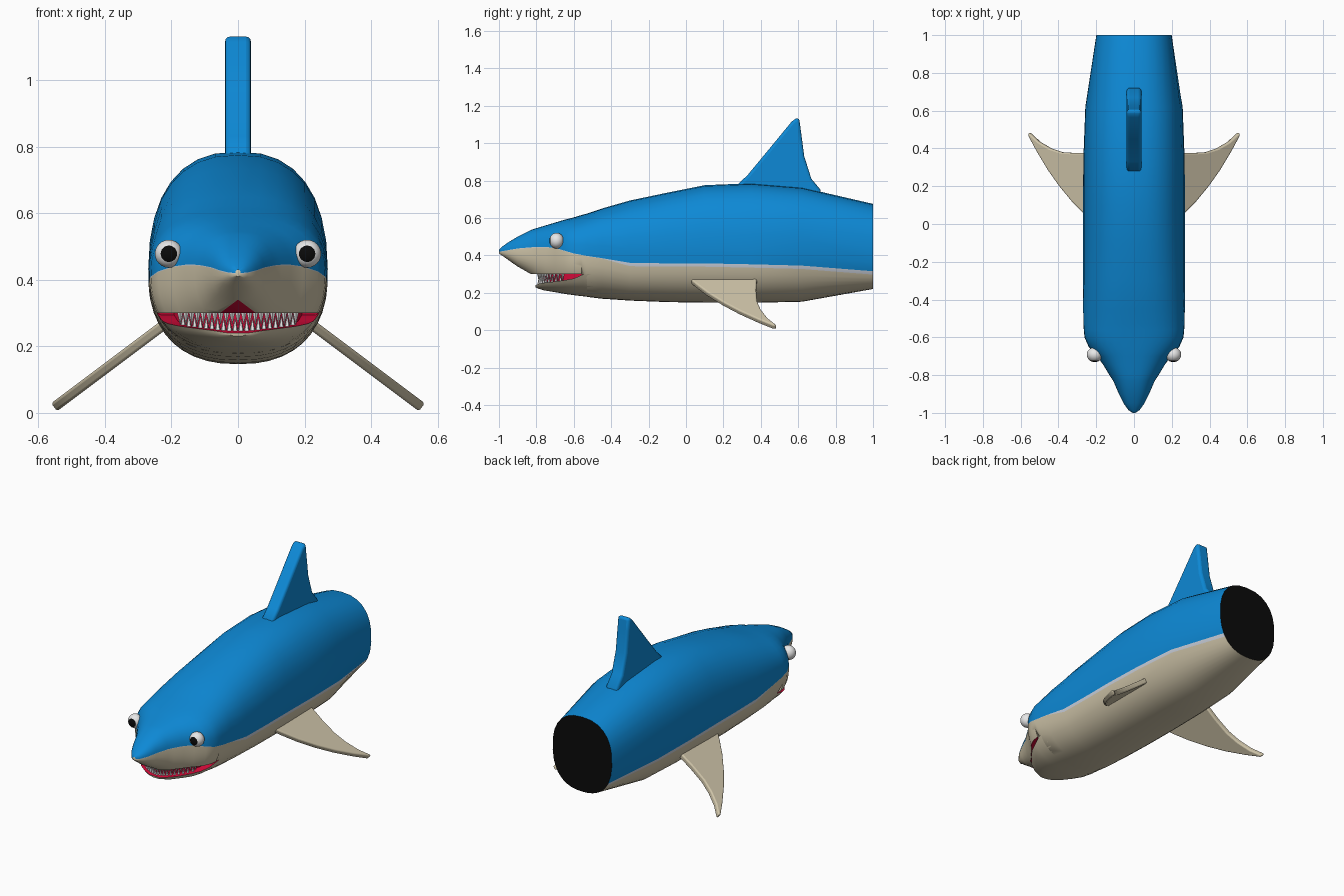
import bpy, bmesh, math
from mathutils import Vector, Matrix

if "Cube" in bpy.data.objects:
    bpy.data.objects.remove(bpy.data.objects["Cube"])

P = 2.4  # superellipse exponent of the body sections


def material(name, rgb):
    m = bpy.data.materials.new(name)
    m.diffuse_color = (*rgb, 1)
    m.use_nodes = True
    m.node_tree.nodes["Principled BSDF"].inputs["Base Color"].default_value = m.diffuse_color
    return m


BLUE = material("blue", (0.004, 0.25, 0.67))
CREAM = material("cream", (0.63, 0.56, 0.40))
PALE = material("pale_stripe", (0.60, 0.64, 0.72))
RED = material("mouth_red", (0.65, 0.003, 0.04))
WHITE = material("white", (0.82, 0.82, 0.82))
BLACK = material("black", (0.003, 0.003, 0.003))


def finish(bm, name, mats, angle=40):
    bmesh.ops.recalc_face_normals(bm, faces=bm.faces[:])
    me = bpy.data.meshes.new(name)
    bm.to_mesh(me)
    bm.free()
    ob = bpy.data.objects.new(name, me)
    bpy.context.collection.objects.link(ob)
    for m in mats:
        me.materials.append(m)
    bpy.ops.object.select_all(action='DESELECT')
    ob.select_set(True)
    bpy.context.view_layer.objects.active = ob
    bpy.ops.object.shade_smooth_by_angle(angle=math.radians(angle))
    return ob


def angle_at(z, zt, zc, zb):
    """Section angle (0 top, pi bottom) at height z."""
    if z >= zc:
        return math.acos(min(1, (z - zc) / (zt - zc)) ** (P / 2))
    return math.pi - math.acos(min(1, (zc - z) / (zc - zb)) ** (P / 2))


def point(a, y, w, zt, zc, zb):
    c, s = math.cos(a), max(0, math.sin(a))
    h = (zt - zc) if c > 0 else (zc - zb)
    x = 0 if s < 1e-5 else w * s ** (2 / P)
    return Vector((x, y, zc + math.copysign(abs(c) ** (2 / P), c) * h))


def loft(name, halves, row_mat, mats, caps):
    """Skin right-half sections and their mirror image."""
    bm = bmesh.new()
    n = len(halves[0]) - 1
    rings = []
    for half in halves:
        pts = half + [Vector((-p.x, p.y, p.z)) for p in reversed(half)]
        rings.append([bm.verts.new(p) for p in pts])
    m = len(rings[0])
    for a, b in zip(rings, rings[1:]):
        for k in range(m):
            f = bm.faces.new((a[k], a[(k + 1) % m], b[(k + 1) % m], b[k]))
            f.material_index = row_mat(k if k <= n else (2 * n - k if k < 2 * n + 1 else -1))
    for ring, mi in zip((rings[0], rings[-1]), caps):
        bm.faces.new(ring).material_index = mi
    bmesh.ops.remove_doubles(bm, verts=bm.verts[:], dist=0.0002)
    return finish(bm, name, mats)


# Body sections: y, half width, top, bottom, colour line
BODY = [
    (-1, .008, .43, .41, .42), (-.985, .03, .445, .40, .422),
    (-.95, .055, .47, .375, .428), (-.9, .08, .50, .34, .437),
    (-.83, .11, .535, .29, .443), (-.8, .13, .545, .265, .445),
    (-.75, .16, .56, .235, .445), (-.7, .195, .575, .21, .44),
    (-.65, .24, .59, .195, .425), (-.6, .262, .603, .187, .41),
    (-.56, .266, .615, .182, .403), (-.53, .268, .623, .178, .397),
    (-.45, .27, .65, .168, .385), (-.3, .27, .693, .158, .36),
    (-.1, .27, .735, .15, .357), (.1, .27, .775, .147, .357),
    (.35, .268, .785, .146, .352), (.62, .258, .763, .152, .345),
    (1, .2, .675, .22, .315)]
N = 9
halves = []
for y, w, zt, zb, zl in BODY:
    zc = .42 if y < 0 else .42 + .03 * y
    stripe = .002 if y < -.4 else .018
    a1 = angle_at(zl, zt, zc, zb)
    a2 = angle_at(zl - stripe, zt, zc, zb)
    a3 = angle_at(.30, zt, zc, zb) if -.84 < y < -.55 else math.pi
    angs = [a1 * i / N for i in range(N + 1)] + [a2 + (a3 - a2) * i / N for i in range(N + 1)]
    halves.append([point(a, y, w, zt, zc, zb) for a in angs])


def body_row(k):
    if k < N:
        return 0
    if k == N:
        return 2
    return 3 if k == 2 * N + 1 else 1


loft("body", halves, body_row, [BLUE, CREAM, PALE, RED, BLACK], (1, 4))

# Lower jaw sections: y, half width, centre, bottom, lip
JAW = [
    (-.805, .05, .29, .23, .24), (-.79, .09, .29, .222, .247),
    (-.76, .135, .30, .213, .253), (-.7, .195, .33, .203, .26),
    (-.65, .235, .36, .194, .267), (-.6, .26, .40, .187, .276),
    (-.55, .267, .42, .181, .298), (-.5, .268, .42, .175, .30),
    (-.44, .266, .42, .17, .30)]
halves = []
for y, w, zc, zb, lip in JAW:
    a = angle_at(lip, .6, zc, zb)
    arc = [point(a + (math.pi - a) * i / N, y, w, .6, zc, zb) for i in range(N + 1)]
    halves.append(arc)
loft("lower_jaw", halves, lambda k: 1 if k == -1 else 0, [CREAM, RED], (0, 0))


def plate(name, outline, place, offset, mat, bevel):
    """Slab from a 2D outline, placed in space, with rounded rims."""
    bm = bmesh.new()
    off = Vector(offset)
    rings = [[bm.verts.new(Vector(place(u, v)) + off * s) for u, v in outline] for s in (-1, 1)]
    for r in rings:
        bm.faces.new(r)
    n = len(outline)
    for i in range(n):
        j = (i + 1) % n
        bm.faces.new((rings[0][i], rings[0][j], rings[1][j], rings[1][i]))
    ob = finish(bm, name, [mat], 50)
    if bevel:
        mod = ob.modifiers.new("round", 'BEVEL')
        mod.width, mod.segments = bevel, 3
        mod.limit_method, mod.angle_limit = 'ANGLE', math.radians(60)
    return ob


# Dorsal fin, outline in y, z
dorsal = [(.28, .70), (.28, .782), (.33, .83), (.45, .975), (.565, 1.115), (.585, 1.13),
          (.605, 1.135), (.615, 1.06), (.632, .93), (.67, .81), (.72, .75), (.72, .70)]
plate("dorsal_fin", dorsal, lambda y, z: (0, y, z), (.039, 0, 0), BLUE, .016)

# Side fins, outline in x, y on a sloping plane
side_fin = [(.2, 0), (.26, .055), (.32, .115), (.39, .2), (.45, .285), (.51, .385), (.553, .465),
            (.553, .485), (.5, .435), (.44, .40), (.38, .38), (.3, .375), (.2, .38)]
for side, s in (("left", -1), ("right", 1)):
    plate(side + "_fin", side_fin, lambda x, y: (s * x, y, .255 - .75 * (x - .235)),
          (s * .009, 0, .012), CREAM, .008)


def mouth_y(x):
    return -.795 + .15 * (x / .2) ** 2


# Mouth lining
xs = [-.2 + .04 * i for i in range(11)]
gum = [(x * .88, mouth_y(x) + .025) for x in xs] + [(.2, -.53), (-.2, -.53)]
plate("mouth_lining", gum, lambda x, y: (x, y, .272), (0, 0, .034), RED, 0)

# Two rows of teeth
for name, count, sign in (("upper_teeth", 21, -1), ("lower_teeth", 20, 1)):
    bm = bmesh.new()
    for i in range(count):
        x = (i - (count - 1) / 2) * .0185
        y = mouth_y(x) + .008
        z = .286 if sign < 0 else .262 + .1 * (y + .79)
        rot = Matrix.Rotation(math.pi if sign < 0 else 0, 4, 'X')
        bmesh.ops.create_cone(bm, cap_ends=True, segments=5, radius1=.010, radius2=.001, depth=.040,
                              matrix=Matrix.Translation((x * .94, y, z)) @ rot)
    finish(bm, name, [WHITE], 30)

# Eyes with forward-facing pupils
for side, s in (("left", -1), ("right", 1)):
    bm = bmesh.new()
    bmesh.ops.create_uvsphere(bm, u_segments=24, v_segments=20, radius=1,
                              matrix=Matrix.Rotation(math.pi / 2, 4, 'X'))
    for f in bm.faces:
        f.material_index = 1 if -f.calc_center_median().normalized().y > .77 else 0
    bmesh.ops.transform(bm, verts=bm.verts[:], matrix=Matrix.Translation((s * .208, -.692, .478))
                        @ Matrix.Diagonal((.042, .039, .042, 1)))
    finish(bm, side + "_eye", [WHITE, BLACK])
